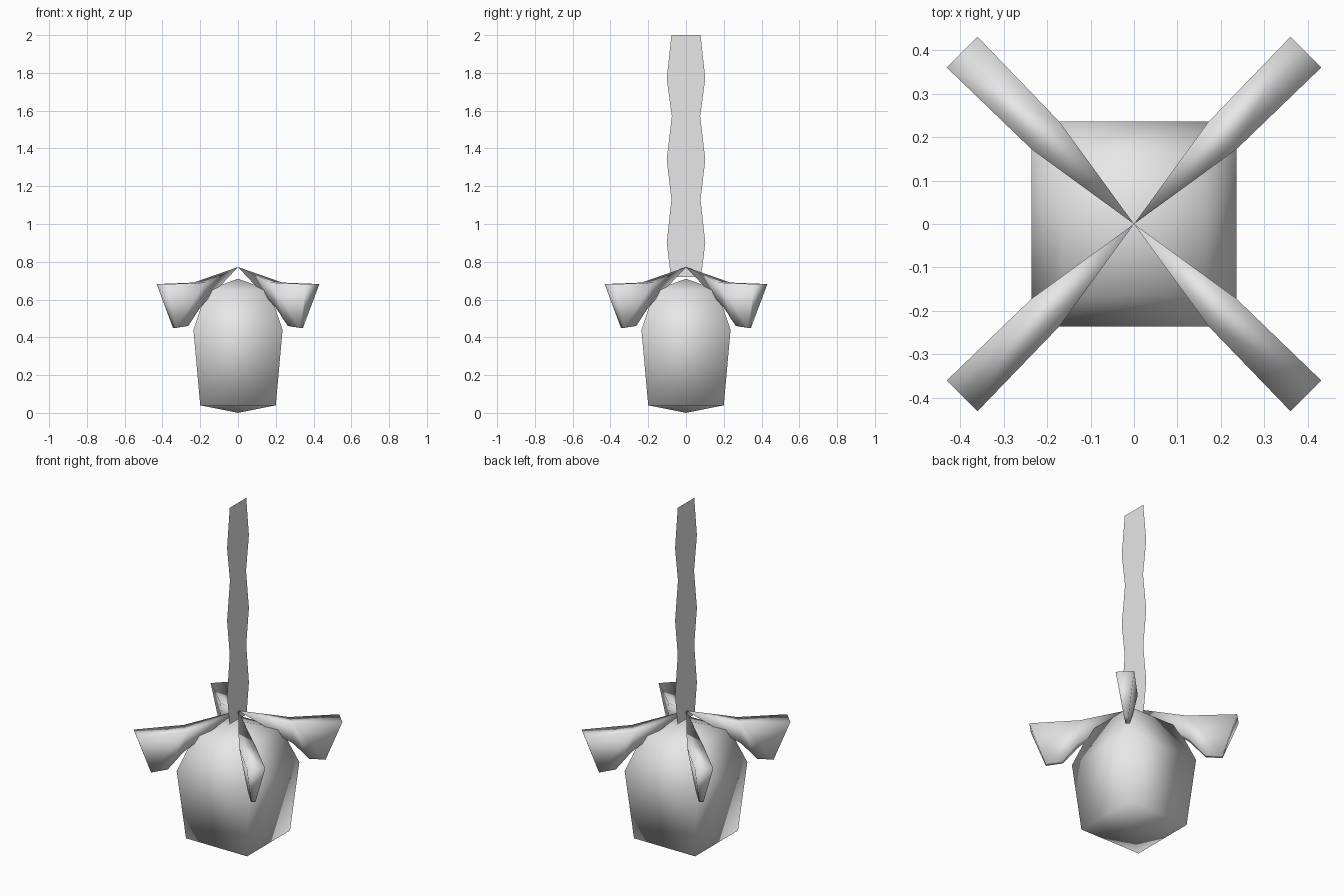
import bpy, math

if "Cube" in bpy.data.objects:
    bpy.data.objects.remove(bpy.data.objects["Cube"])

grey = bpy.data.materials.new("pale_grey")
grey.diffuse_color = (0.8, 0.8, 0.8, 1)
grey.use_nodes = True
grey.node_tree.nodes["Principled BSDF"].inputs["Base Color"].default_value = grey.diffuse_color


def add_mesh(name, verts, faces, smooth=True):
    me = bpy.data.meshes.new(name)
    me.from_pydata(verts, [], faces)
    me.materials.append(grey)
    for p in me.polygons:
        p.use_smooth = smooth
    me.update()
    ob = bpy.data.objects.new(name, me)
    bpy.context.collection.objects.link(ob)
    return ob


# Fruit body: square rings (half width, height) closed by a pole at each end
rings = [(0.2, 0.04), (0.236, 0.44), (0.165, 0.65)]
verts = [(sx * h, sy * h, z) for h, z in rings
         for sx, sy in ((-1, -1), (1, -1), (1, 1), (-1, 1))]
faces = []
for r in range(len(rings) - 1):
    for i in range(4):
        j = (i + 1) % 4
        faces.append((r * 4 + i, r * 4 + j, r * 4 + 4 + j, r * 4 + 4 + i))
bottom, top = len(verts), len(verts) + 1
verts += [(0, 0, 0), (0, 0, 0.71)]
last = (len(rings) - 1) * 4
for i in range(4):
    j = (i + 1) % 4
    faces += [(bottom, j, i), (top, last + i, last + j)]
add_mesh("fruit_body", verts, faces)

# Four drooping leaves: wedge along the diagonals, wide on top, narrow below
# stations: (radius, height, half width)
top_mid, top_tip = (0.287, 0.69, 0.045), (0.559, 0.682, 0.05)
low_tip, low_in, root = (0.475, 0.45, 0.012), (0.385, 0.46, 0.012), (0.30, 0.56, 0.02)
for k in range(4):
    a = math.radians(45 + 90 * k)
    c, s = math.cos(a), math.sin(a)
    pts = [(0, 0, 0.772)]
    for r, z, w in (top_mid, top_tip, low_tip, low_in, root):
        for side in (-w, w):
            pts.append((r * c - side * s, r * s + side * c, z))
    leaf = [(0, 1, 2), (1, 3, 4, 2), (3, 5, 6, 4), (5, 7, 8, 6), (7, 9, 10, 8),
            (9, 0, 10), (0, 9, 1), (0, 2, 10),
            (1, 9, 7), (1, 7, 5, 3), (2, 8, 10), (2, 4, 6, 8)]
    add_mesh(f"leaf_{k + 1}", pts, leaf)

# Flat wavy vine hanging in the x = 0 plane
profile = [(0.08, 0.72), (0.102, 0.9), (0.077, 1.13), (0.102, 1.34),
           (0.075, 1.57), (0.102, 1.77), (0.077, 2.0)]
verts = [(0, sy * w, z) for w, z in profile for sy in (-1, 1)]
faces = [(2 * i, 2 * i + 1, 2 * i + 3, 2 * i + 2) for i in range(len(profile) - 1)]
add_mesh("vine", verts, faces, smooth=False)
